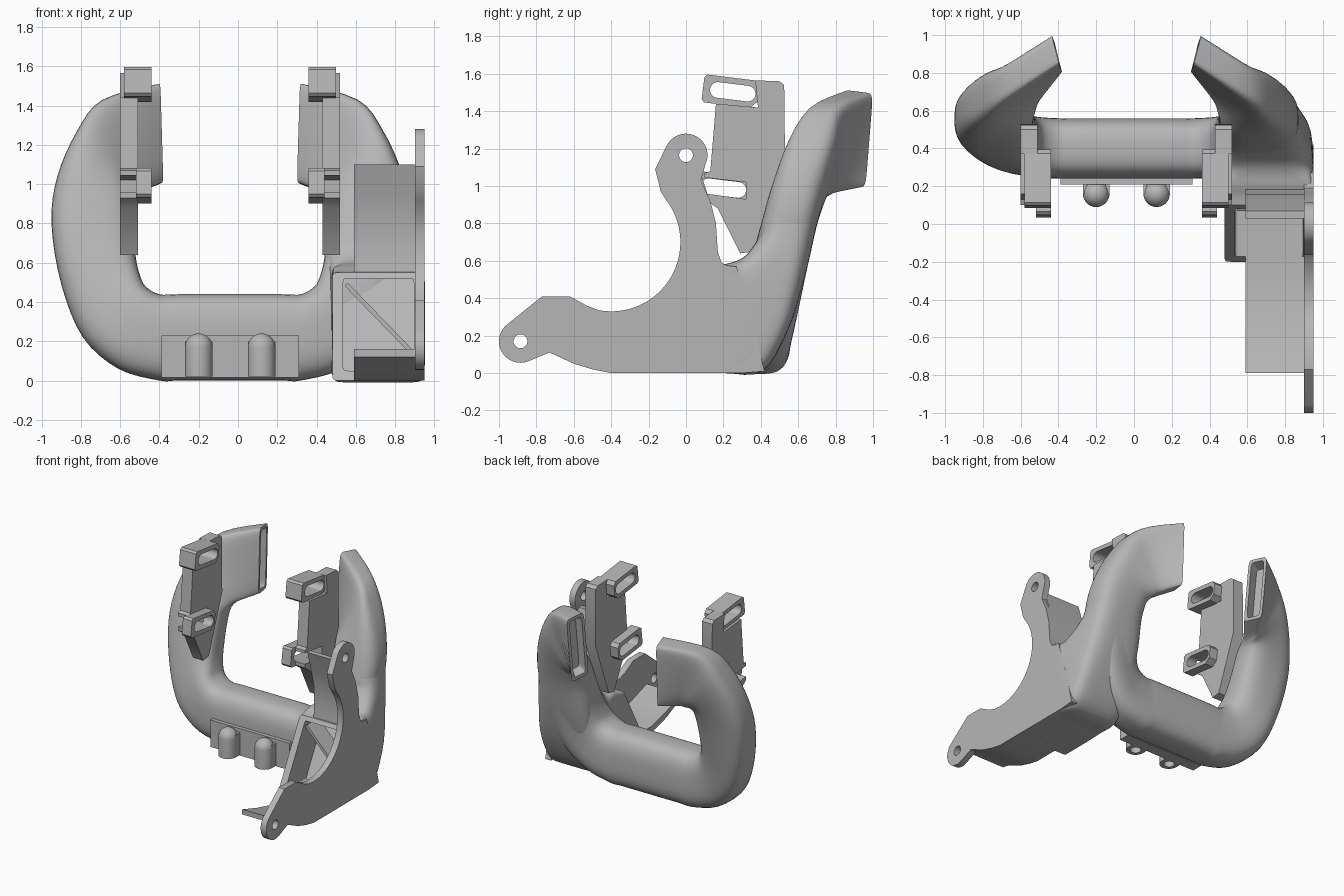
import bpy, bmesh, math
from mathutils import Vector, Matrix

default_cube = bpy.data.objects.get("Cube")
if default_cube:
    bpy.data.objects.remove(default_cube, do_unlink=True)

MIRROR_X = -0.04   # the two arms and brackets mirror about this plane

grey = bpy.data.materials.new("grey plastic")
grey.use_nodes = True
colour = (0.47, 0.47, 0.47, 1)
grey.diffuse_color = colour
grey.node_tree.nodes["Principled BSDF"].inputs["Base Color"].default_value = colour


def add_object(name, mesh, smooth_angle=30):
    obj = bpy.data.objects.new(name, mesh)
    bpy.context.collection.objects.link(obj)
    mesh.materials.clear()
    mesh.materials.append(grey)
    bpy.ops.object.select_all(action='DESELECT')
    obj.select_set(True)
    bpy.context.view_layer.objects.active = obj
    bpy.ops.object.shade_smooth_by_angle(angle=math.radians(smooth_angle))
    return obj


def arc(cy, cz, radius, start, end, steps=20):
    angles = [math.radians(start + (end - start) * i / steps) for i in range(steps + 1)]
    return [(cy + radius * math.cos(a), cz + radius * math.sin(a)) for a in angles]


def side_extrude(name, outlines, x_low, x_high):
    """Extrude outlines drawn in the side plane; later outlines are holes."""
    curve = bpy.data.curves.new(name, 'CURVE')
    curve.dimensions = '2D'
    curve.fill_mode = 'BOTH'
    curve.extrude = (x_high - x_low) / 2
    for outline in outlines:
        spline = curve.splines.new('POLY')
        spline.points.add(len(outline) - 1)
        spline.use_cyclic_u = True
        for point, (y, z) in zip(spline.points, outline):
            point.co = (y, z, 0, 1)
    helper = bpy.data.objects.new(name + " outline", curve)
    bpy.context.collection.objects.link(helper)
    bpy.context.view_layer.update()
    graph = bpy.context.evaluated_depsgraph_get()
    mesh = bpy.data.meshes.new_from_object(helper.evaluated_get(graph))
    bpy.data.objects.remove(helper, do_unlink=True)
    turn = Matrix(((0, 0, 1, (x_low + x_high) / 2), (1, 0, 0, 0), (0, 1, 0, 0), (0, 0, 0, 1)))
    mesh.transform(turn)
    return add_object(name, mesh)


def section(inner, outer, thick, power):
    return (Vector(inner), Vector(outer), Vector(thick), power)


def shrunk(ring, wall, shift):
    """A section pulled in by the wall thickness and moved by shift."""
    inner, outer, thick, power = ring
    along = (outer - inner).normalized() * wall
    thinner = thick * (1 - wall / thick.length)
    return (inner + along + shift, outer - along + shift, thinner, power)


def flipped(ring):
    def flip(v, plane):
        return Vector((2 * plane - v.x, v.y, v.z))
    return (flip(ring[0], MIRROR_X), flip(ring[1], MIRROR_X), flip(ring[2], 0), ring[3])


def blend(rings, steps=4):
    """Catmull-Rom interpolation through a list of sections."""
    result = []
    for i in range(len(rings) - 1):
        a, b, c, d = (rings[min(max(k, 0), len(rings) - 1)] for k in range(i - 1, i + 3))
        for s in range(steps):
            t = s / steps
            result.append(tuple(
                q + ((r - p) * t + (p * 2 - q * 5 + r * 4 - w) * t ** 2
                     + (q * 3 - p - r * 3 + w) * t ** 3) * 0.5
                for p, q, r, w in zip(a, b, c, d)))
    return result + [rings[-1]]


def loft(name, rings, sides=40):
    bm = bmesh.new()
    loops = []
    for inner, outer, thick, power in rings:
        centre, half = (inner + outer) / 2, (outer - inner) / 2
        loop = []
        for i in range(sides):
            a = math.tau * (i + 0.5) / sides
            u, v = (math.copysign(abs(f) ** (2 / power), f) for f in (math.cos(a), math.sin(a)))
            loop.append(bm.verts.new(centre + half * u + thick * v))
        loops.append(loop)
    for one, two in zip(loops, loops[1:]):
        for i in range(sides):
            j = (i + 1) % sides
            bm.faces.new((one[i], one[j], two[j], two[i]))
    bm.faces.new(loops[0])
    bm.faces.new(loops[-1])
    bmesh.ops.recalc_face_normals(bm, faces=bm.faces)
    mesh = bpy.data.meshes.new(name)
    bm.to_mesh(mesh)
    bm.free()
    return add_object(name, mesh, 35)


# Arm ducts: inner x, z, outer x, z, centre y, half depth, corner power
ARM = [
    (-0.04, 0.44, -0.04, 0, 0.4, 0.16, 3),
    (-0.3, 0.44, -0.3, 0, 0.4, 0.16, 3),
    (-0.4, 0.44, -0.4, 0, 0.4, 0.16, 3),
    (-0.47, 0.48, -0.61, 0.06, 0.41, 0.16, 3),
    (-0.5, 0.54, -0.79, 0.22, 0.44, 0.16, 3),
    (-0.52, 0.63, -0.9, 0.49, 0.49, 0.155, 3),
    (-0.53, 0.78, -0.95, 0.8, 0.55, 0.15, 3),
    (-0.53, 0.9, -0.92, 1.04, 0.605, 0.15, 3),
    (-0.52, 0.94, -0.82, 1.27, 0.67, 0.14, 4),
    (-0.49, 0.965, -0.69, 1.43, 0.745, 0.11, 5),
]
arm = [section((xi, y, zi), (xo, y, zo), (0, depth, 0), power)
       for xi, zi, xo, zo, y, depth, power in ARM]
tip = section((-0.4, 0.88, 1.0), (-0.415, 0.92, 1.505), (-0.02, 0.08, -0.01), 9)
recess = [shrunk(tip, 0.025, Vector()), shrunk(tip, 0.045, Vector((-0.07, -0.045, 0)))]
left_rings = blend(arm + [tip]) + recess
loft("right_arm_duct", left_rings)
loft("left_arm_duct", [flipped(r) for r in left_rings])

# Slanted inlet that sweeps up into the left arm: centre y, z, thickness y, z, x range
INLET = [
    (-0.05, 0.275, -0.15, -0.275, 0.48, 0.95, 30),
    (0.07, 0.28, -0.08, -0.28, 0.48, 0.95, 30),
    (0.2, 0.29, 0, -0.29, 0.48, 0.95, 20),
    (0.34, 0.305, 0.07, -0.295, 0.47, 0.95, 7),
    (0.44, 0.44, 0.11, -0.2, 0.455, 0.935, 5),
    (0.515, 0.63, 0.125, -0.1, 0.445, 0.9, 3.5),
]
inlet = [section((xa, y, z), (xb, y, z), (0, ty, tz), power)
         for y, z, ty, tz, xa, xb, power in INLET]
mouth = [section((0.535, y, 0.285), (0.895, y, 0.285), (0, -0.128, -0.235), 30)
         for y in (0.22, -0.045)]
loft("inlet_duct", mouth + blend(inlet + [flipped(arm[6]), flipped(arm[7])]))

# Diagonal vane inside the inlet
vane = [section((0.55, y, 0.49), (0.88, y, 0.15), (0.008, 0, 0.008), 12) for y in (0.07, 0.22)]
loft("inlet_vane", vane)

# Side mounting plate with two screw holes
plate = ([(0.42, 0.01), (0.3, 0), (-0.4, 0), (-0.5, 0.02), (-0.6, 0.05), (-0.73, 0.11)]
         + arc(-0.885, 0.17, 0.115, -65, -232)
         + [(-0.77, 0.41), (-0.62, 0.41), (-0.53, 0.36)]
         + arc(-0.4, 0.7, 0.37, -100, 38, 32)
         + [(-0.135, 0.97), (-0.165, 1.09)]
         + arc(0, 1.165, 0.115, 155, -25)
         + [(0.08, 1.03), (0.13, 0.92), (0.16, 0.8), (0.17, 0.65), (0.19, 0.59),
            (0.22, 0.575), (0.27, 0.57), (0.35, 0.3)])
holes = [arc(y, z, 0.037, 0, 345, 23) for y, z in ((-0.885, 0.17), (0, 1.165))]
side_extrude("mounting_plate", [plate] + holes, 0.9, 0.95)

# Walls of the fan housing
back_wall = [(0.03, 1.1), (0.07, 1.1), (0.12, 0.94), (0.155, 0.8), (0.165, 0.65),
             (0.19, 0.54), (0.11, 0.54), (0.12, 0.65), (0.115, 0.8), (0.08, 0.94)]
side_extrude("housing_back_wall", [back_wall], 0.59, 0.91)
floor_wall = [(-0.79, 0.12), (-0.79, 0.16), (-0.6, 0.1), (-0.4, 0.05), (-0.15, 0.05),
              (-0.15, 0), (-0.4, 0), (-0.5, 0.02), (-0.6, 0.05), (-0.73, 0.11)]
side_extrude("housing_floor", [floor_wall], 0.59, 0.91)


# Slotted brackets
def tilted(points, cy, cz):
    c, s = math.cos(math.radians(-7)), math.sin(math.radians(-7))
    return [(cy + y * c - z * s, cz + y * s + z * c) for y, z in points]


# The blade is notched around the upper tab and the lower slot
blade = [(0.37, 1.565), (0.5, 1.56), (0.525, 1.54), (0.53, 1.1), (0.36, 0.65), (0.29, 0.64),
         (0.17, 0.88), (0.1, 0.93), (0.1, 0.96), (0.32, 0.93), (0.32, 1.02), (0.1, 1.045),
         (0.1, 1.07), (0.13, 1.08), (0.16, 1.44), (0.385, 1.42)]
tab = [(-0.15, -0.06), (-0.135, -0.075), (0.11, -0.075), (0.15, -0.035),
       (0.15, 0.05), (0.125, 0.075), (-0.135, 0.075), (-0.15, 0.06)]
slot = arc(-0.07, 0, 0.042, 90, 270) + arc(0.09, 0, 0.042, -90, 90)
for side in ("right", "left"):
    def place(name, outlines, low, high):
        if side == "left":
            low, high = 2 * MIRROR_X - high, 2 * MIRROR_X - low
        side_extrude(side + name, outlines, low, high)
    place("_bracket_blade", [blade], -0.6, -0.51)
    for label, cy, cz, low in (("upper", 0.24, 1.505, -0.58), ("lower", 0.19, 0.99, -0.52)):
        place("_" + label + "_tab", [tilted(tab, cy, cz), tilted(slot, cy, cz)], low, -0.44)

# Front pad with two domed, hollow screw posts
pad = [(0.21, 0.015), (0.3, 0.015), (0.3, 0.23), (0.21, 0.23)]
side_extrude("front_pad", [pad], -0.39, 0.31)
post = [(0, 0.14), (0.04, 0.14), (0.04, 0.02), (0.07, 0.02)] + arc(0, 0.17, 0.07, 0, 90, 8)
for label, x in (("right", -0.2), ("left", 0.12)):
    bm = bmesh.new()
    verts = [bm.verts.new((r, 0, z)) for r, z in post]
    edges = [bm.edges.new(pair) for pair in zip(verts, verts[1:])]
    bmesh.ops.spin(bm, geom=verts + edges, cent=(0, 0, 0), axis=(0, 0, 1),
                   angle=math.tau, steps=32)
    bmesh.ops.remove_doubles(bm, verts=bm.verts, dist=0.0005)
    bmesh.ops.recalc_face_normals(bm, faces=bm.faces)
    mesh = bpy.data.meshes.new(label + "_screw_post")
    bm.to_mesh(mesh)
    bm.free()
    mesh.transform(Matrix.Translation((x, 0.16, 0)))
    add_object(label + "_screw_post", mesh)
    web = [(0.16, 0.02), (0.22, 0.02), (0.22, 0.2), (0.16, 0.2)]
    for edge in (-0.07, 0.05):
        side_extrude(label + "_post_web", [web], x + edge, x + edge + 0.02)
